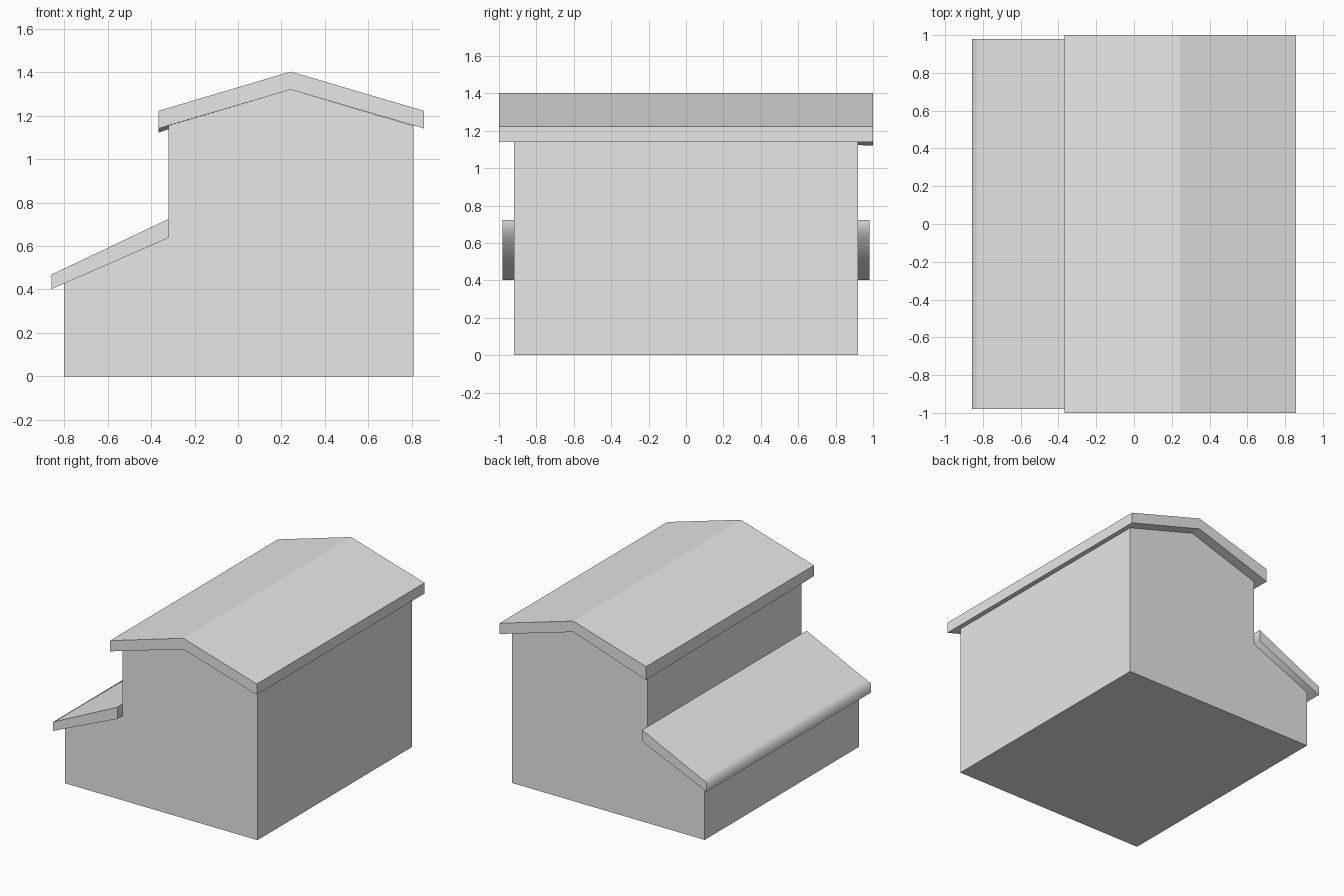
import bpy, bmesh, math

cube = bpy.data.objects.get("Cube")
if cube:
    bpy.data.objects.remove(cube, do_unlink=True)

# Single plain grey for the whole building
grey = bpy.data.materials.new("plain grey")
grey.use_nodes = True
grey.diffuse_color = (0.8, 0.8, 0.8, 1)
grey.node_tree.nodes["Principled BSDF"].inputs["Base Color"].default_value = (0.8, 0.8, 0.8, 1)


def extrude_profile(name, profile, half_depth, adjust=None):
    """Sweep an (x, z) profile along y; adjust may move single vertices."""
    bm = bmesh.new()
    front = [bm.verts.new((x, -half_depth, z)) for x, z in profile]
    back = [bm.verts.new((x, half_depth, z)) for x, z in profile]
    bm.faces.new(front)
    bm.faces.new(back[::-1])
    n = len(profile)
    for i in range(n):
        j = (i + 1) % n
        bm.faces.new((front[i], back[i], back[j], front[j]))
    if adjust:
        adjust(front, back)
    bmesh.ops.recalc_face_normals(bm, faces=bm.faces)
    mesh = bpy.data.meshes.new(name)
    bm.to_mesh(mesh)
    bm.free()
    mesh.materials.append(grey)
    obj = bpy.data.objects.new(name, mesh)
    bpy.context.collection.objects.link(obj)
    return obj


# Walls: tall gabled block with a low side wing
extrude_profile("walls", [
    (-0.80, 0), (0.807, 0), (0.807, 1.154), (0.243, 1.32),
    (-0.321, 1.154), (-0.321, 0.637), (-0.80, 0.428)], 0.92)


# Main gable roof, its rear eave corner sagging a little
def sag(front, back):
    back[0].co.z -= 0.019


extrude_profile("main_roof", [
    (-0.367, 1.141), (0.243, 1.32), (0.857, 1.141),
    (0.857, 1.222), (0.243, 1.403), (-0.367, 1.222)], 1.0, sag)

# Lean-to roof with a softly shaded lower eave
lean_to = extrude_profile("lean_to_roof", [
    (-0.858, 0.402), (-0.321, 0.637), (-0.321, 0.724),
    (-0.82, 0.487), (-0.858, 0.469)], 0.98)
bpy.ops.object.select_all(action="DESELECT")
lean_to.select_set(True)
bpy.context.view_layer.objects.active = lean_to
bpy.ops.object.shade_smooth_by_angle(angle=math.radians(70))
